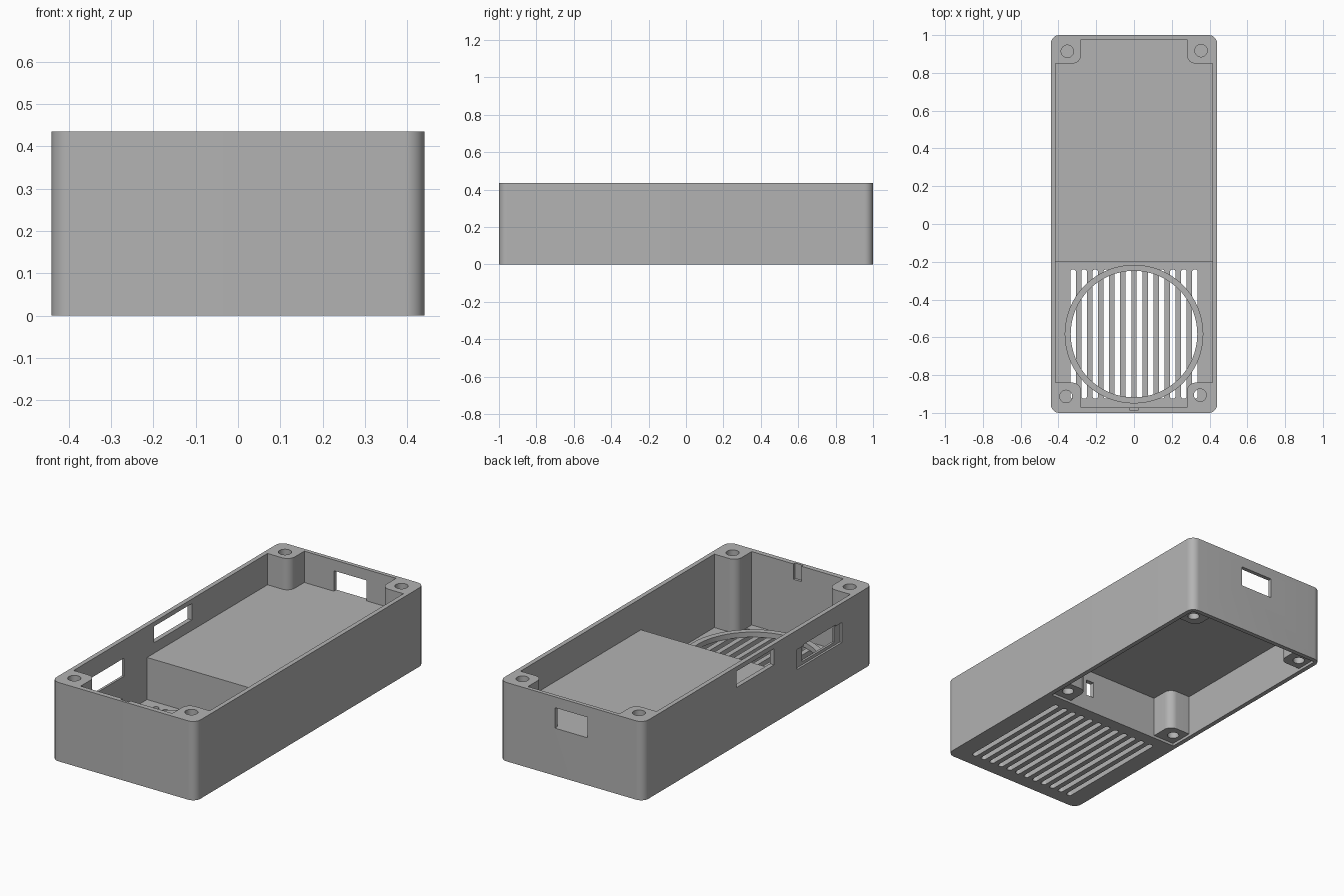
import bpy, bmesh, math
from mathutils import Vector

if "Cube" in bpy.data.objects:
    bpy.data.objects.remove(bpy.data.objects["Cube"])

grey = bpy.data.materials.new("plain grey")
grey.use_nodes = True
grey.diffuse_color = (0.45, 0.45, 0.45, 1)
grey.node_tree.nodes["Principled BSDF"].inputs["Base Color"].default_value = grey.diffuse_color

TOP, FLOOR, DECK = 0.435, 0.03, 0.262    # rim, front floor and raised deck heights
INNER, BACK, DIVIDER = 0.415, 0.978, -0.2


def prism(name, corners, z0, z1, steps=10):
    """Extrude a plan of right-angled corners (x, y, fillet radius)."""
    pts = []
    for i, (x, y, r) in enumerate(corners):
        p = Vector((x, y))
        if not r:
            pts.append(p)
            continue
        to_prev = (Vector(corners[i - 1][:2]) - p).normalized()
        to_next = (Vector(corners[(i + 1) % len(corners)][:2]) - p).normalized()
        centre = p + r * (to_prev + to_next)
        for k in range(steps + 1):
            t = math.pi / 2 * k / steps
            pts.append(centre - r * (to_next * math.cos(t) + to_prev * math.sin(t)))
    bm = bmesh.new()
    base = bm.faces.new([bm.verts.new((p.x, p.y, z0)) for p in pts])
    side = bmesh.ops.extrude_face_region(bm, geom=[base])
    bmesh.ops.translate(bm, vec=(0, 0, z1 - z0),
                        verts=[v for v in side["geom"] if isinstance(v, bmesh.types.BMVert)])
    bmesh.ops.recalc_face_normals(bm, faces=bm.faces)
    mesh = bpy.data.meshes.new(name)
    bm.to_mesh(mesh)
    bm.free()
    mesh.materials.append(grey)
    obj = bpy.data.objects.new(name, mesh)
    bpy.context.collection.objects.link(obj)
    return obj


def block(name, x0, x1, y0, y1, z0, z1, r=0):
    return prism(name, [(x0, y0, r), (x1, y0, r), (x1, y1, r), (x0, y1, r)], z0, z1)


def disc(name, x, y, r, z0, z1, sides=32):
    ring = [(x + r * math.cos(2 * math.pi * i / sides),
             y + r * math.sin(2 * math.pi * i / sides), 0) for i in range(sides)]
    return prism(name, ring, z0, z1)


def cross_plan(x, y0, y1, px, py0, py1, r):
    """Rectangle with a filleted post left standing in each corner."""
    return [(-px, y0, 0), (px, y0, 0), (px, py0, r), (x, py0, 0),
            (x, py1, 0), (px, py1, r), (px, y1, 0), (-px, y1, 0),
            (-px, py1, r), (-x, py1, 0), (-x, py0, 0), (-px, py0, r)]


def cut(target, cutter):
    mod = target.modifiers.new("cut", "BOOLEAN")
    mod.operation, mod.solver, mod.object = "DIFFERENCE", "EXACT", cutter
    bpy.context.view_layer.update()
    result = target.evaluated_get(bpy.context.evaluated_depsgraph_get())
    mesh = bpy.data.meshes.new_from_object(result)
    target.modifiers.clear()
    target.data = mesh
    bpy.data.objects.remove(cutter)


# Outer shell
case = block("case_body", -0.44, 0.44, -1, 1, 0, TOP, 0.045)

# Upper cavity, stepped over the raised deck
cavity = prism("cavity", cross_plan(INNER, -0.972, BACK, 0.28, -0.84, 0.85, 0.045), FLOOR, 0.6)
cut(cavity, block("deck_step", -0.6, 0.6, DIVIDER, 1.2, -0.1, DECK))
cut(case, cavity)

# Underside compartment with its posts and cover recess
cut(case, prism("compartment", cross_plan(INNER, -0.175, 0.975, 0.285, -0.045, 0.85, 0.045),
                -0.1, DECK - 0.022))
cut(case, block("cover_recess", -INNER, INNER, -0.175, 0.975, -0.1, 0.015))

# Screw holes in the upper and lower posts
for x, y, z in [(-0.353, 0.914, 0.28), (0.355, 0.918, 0.28),
                (-0.36, -0.913, FLOOR), (0.35, -0.906, FLOOR)]:
    cut(case, disc("screw_hole", x, y, 0.033, z, 0.6))
for x in (-0.36, 0.36):
    for y in (-0.11, 0.915):
        cut(case, disc("lower_screw_hole", x, y, 0.03, -0.1, 0.2))

# Wall openings: back port, side slot, side port with outer recess
cut(case, block("back_port", -0.1, 0.1, 0.9, 1.1, DECK, 0.375))
cut(case, block("side_slot", -0.6, -0.36, -0.14, 0.19, 0.32, 0.41))
cut(case, block("side_port", -0.6, -0.36, -0.68, -0.4, 0.235, 0.335))
cut(case, block("side_port_recess", -0.6, -0.428, -0.73, -0.34, 0.218, 0.328))

# Latch groove in the front wall and cable hole in the divider
cut(case, block("latch_groove", -0.025, 0.025, -0.986, -0.9, 0.35, 0.6))
cut(case, block("cable_hole", 0.13, 0.18, -0.25, -0.1, 0.09, 0.18))

# Vent slots through the front floor
for i in range(12):
    x = (i - 5.5) * 0.0586
    cut(case, block("vent_slot", x - 0.015, x + 0.015, -0.925, -0.24, -0.1, FLOOR + 0.001, 0.0148))

# Raised ring around the vent
ring = disc("vent_ring", 0, -0.583, 0.367, FLOOR, 0.058, 64)
cut(ring, disc("ring_bore", 0, -0.583, 0.335, -0.1, 0.2, 64))

# Smooth the fillets, keep the edges sharp
for obj in (case, ring):
    bpy.ops.object.select_all(action="DESELECT")
    obj.select_set(True)
    bpy.context.view_layer.objects.active = obj
    bpy.ops.object.shade_smooth_by_angle(angle=math.radians(30))
